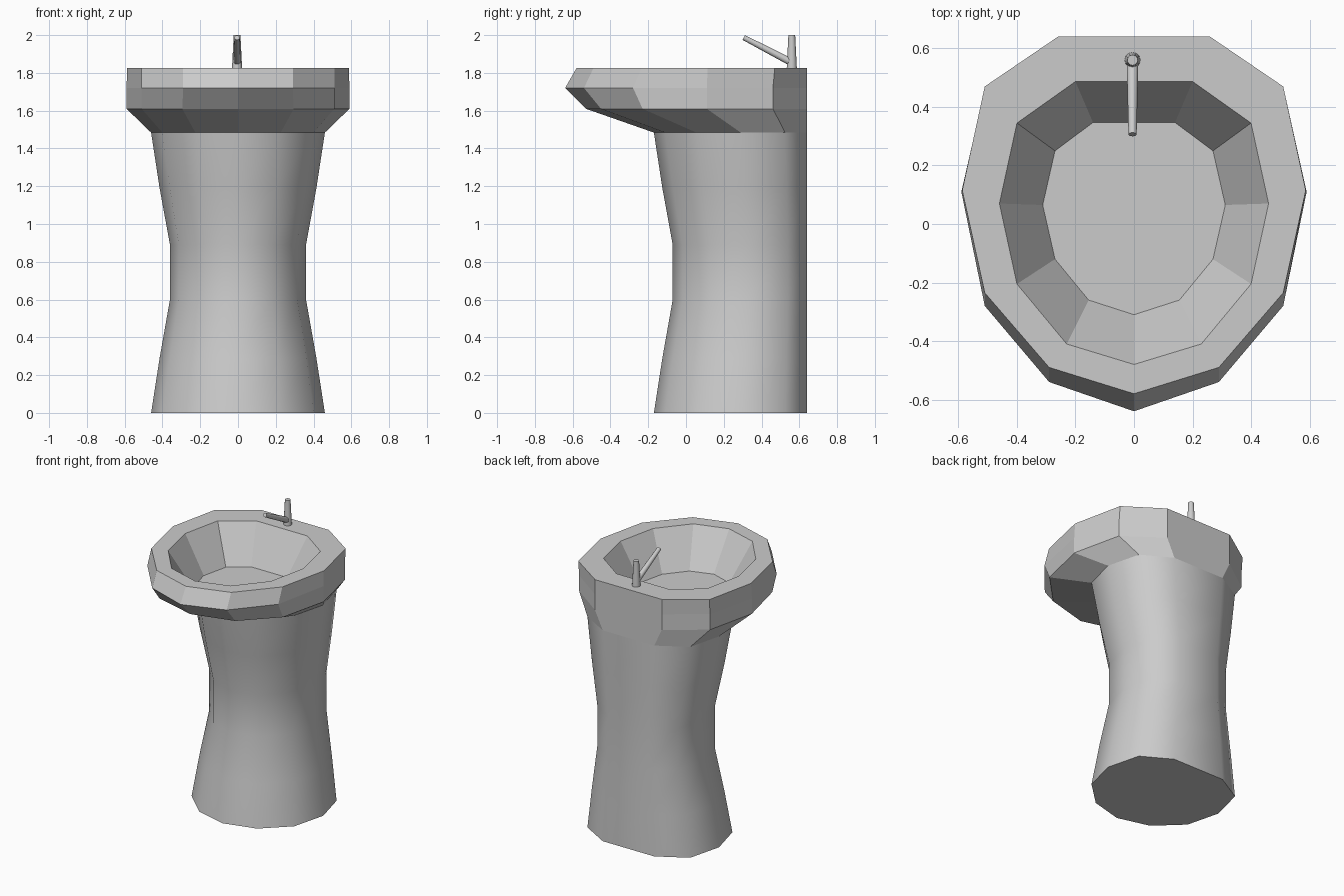
import bpy, bmesh
from mathutils import Vector

if "Cube" in bpy.data.objects:
    bpy.data.objects.remove(bpy.data.objects["Cube"])


def ring(half, z):
    """Mirror a half outline (front centre point first) into a closed ring."""
    right = [(x, y, z) for x, y in half]
    left = [(-x, y, z) for x, y in reversed(half[1:])]
    return right + left


def loft(name, rings, cap_start=False, cap_end=False):
    bm = bmesh.new()
    loops = [[bm.verts.new(p) for p in r] for r in rings]
    for a, b in zip(loops, loops[1:]):
        n = len(a)
        for i in range(n):
            j = (i + 1) % n
            bm.faces.new((a[i], a[j], b[j], b[i]))
    if cap_start:
        bm.faces.new(loops[0][::-1])
    if cap_end:
        bm.faces.new(loops[-1])
    mesh = bpy.data.meshes.new(name)
    bm.to_mesh(mesh)
    bm.free()
    obj = bpy.data.objects.new(name, mesh)
    bpy.context.collection.objects.link(obj)
    return obj


def smooth(obj, angle):
    bpy.ops.object.select_all(action='DESELECT')
    obj.select_set(True)
    bpy.context.view_layer.objects.active = obj
    bpy.ops.object.shade_smooth_by_angle(angle=angle)


# Pedestal: egg-shaped rings pinched at the waist, back kept flush to the wall
BACK = 0.64
foot = [(0, -0.17), (0.226, -0.11), (0.40, 0.055), (0.46, 0.29), (0.40, 0.525), (0.20, BACK)]


def pinched(k):
    return [(x * (1 - k * 0.217), BACK - (BACK - y) * (1 - k * 0.123)) for x, y in foot]


levels = [(0, 0), (0.29, 0.45), (0.6, 1), (0.89, 1), (1.19, 0.45), (1.484, 0)]
pedestal = loft("pedestal", [ring(pinched(k), z) for z, k in levels], cap_start=True)
smooth(pedestal, 0.95)

# Basin: underside, outer wall, flat rim and sunken bowl in one loft
lower = [(0, -0.53), (0.295, -0.45), (0.51, -0.23), (0.59, 0.11), (0.51, 0.46), (0.26, BACK)]
bulge = [(0, -0.64), (0.29, -0.54), (0.51, -0.28), (0.59, 0.11), (0.51, 0.46), (0.26, BACK)]
rim = [(0, -0.58), (0.29, -0.49), (0.51, -0.235), (0.587, 0.115), (0.51, 0.47), (0.26, BACK)]
lip = [(0, -0.48), (0.23, -0.41), (0.40, -0.205), (0.46, 0.07), (0.40, 0.345), (0.20, 0.487)]
floor = [(0, -0.31), (0.155, -0.26), (0.27, -0.12), (0.312, 0.065), (0.27, 0.25), (0.14, 0.347)]
loft("basin", [ring(foot, 1.484), ring(lower, 1.61), ring(bulge, 1.72),
               ring(rim, 1.825), ring(lip, 1.825), ring(floor, 1.57)], cap_end=True)


# Tap: tapered post and slanted spout
def rod(name, start, end, r1, r2):
    start, end = Vector(start), Vector(end)
    axis = end - start
    bpy.ops.mesh.primitive_cone_add(vertices=12, radius1=r1, radius2=r2, depth=axis.length,
                                    location=(start + end) / 2,
                                    rotation=axis.to_track_quat('Z', 'Y').to_euler())
    obj = bpy.context.object
    obj.name = name
    smooth(obj, 0.7)


rod("tap_post", (-0.005, 0.56, 1.82), (-0.005, 0.56, 2.0), 0.027, 0.018)
rod("tap_spout", (-0.005, 0.56, 1.855), (-0.005, 0.306, 1.987), 0.02, 0.014)
